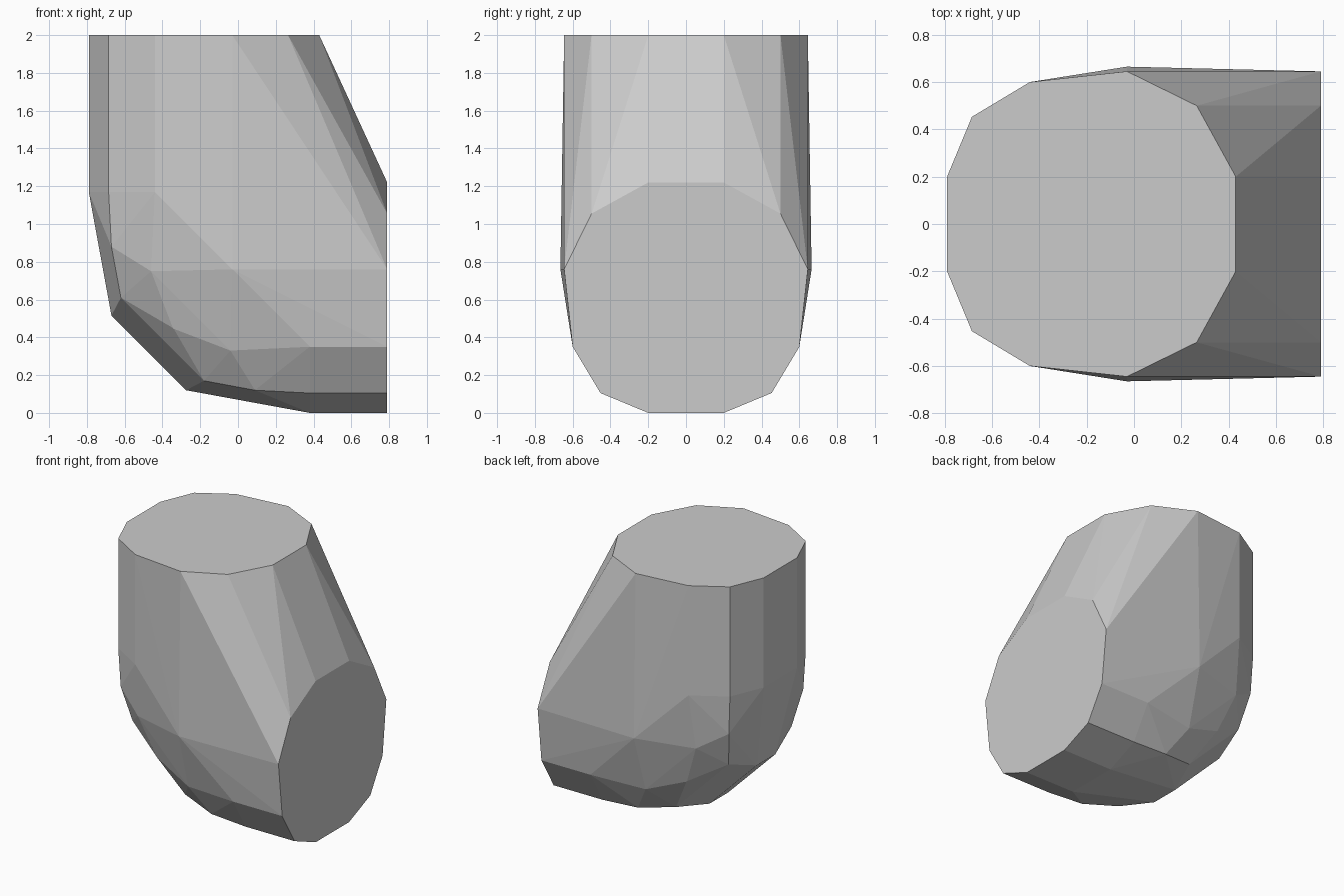
import bpy, bmesh

if "Cube" in bpy.data.objects:
    bpy.data.objects.remove(bpy.data.objects["Cube"])

LEFT = -0.79          # outer wall of the upright leg
# End outline: (distance from outer wall, half width)
outline = [(0, .2), (.105, .453), (.35, .6), (.76, .645), (1.055, .5), (1.22, .2)]
# Rounded heel: (distance from left wall, half width, height), mirrored across the bend diagonal
heel = [(0, .2, 1.17), (.105, .453, 1.17), (.35, .6, 1.17),
        (.12, .11, .515), (.12, .445, .88), (.17, .375, .61),
        (.33, .54, .75), (.45, .48, .445), (.76, .665, .76)]

points = []
for d, w in outline:
    points.append((d, w, 2.0))      # top opening
    points.append((1.58, w, d))     # side opening
for u, w, z in heel:
    points.append((u, w, z))
    points.append((z, w, u))

# Wrap a faceted skin around the mirrored points
bm = bmesh.new()
for u, w, z in points:
    for s in (1, -1):
        bm.verts.new((LEFT + u, s * w, z))
bmesh.ops.remove_doubles(bm, verts=bm.verts[:], dist=0.001)
bmesh.ops.convex_hull(bm, input=bm.verts[:])
bmesh.ops.delete(bm, geom=[v for v in bm.verts if not v.link_faces], context='VERTS')
bmesh.ops.dissolve_limit(bm, angle_limit=0.01, verts=bm.verts[:], edges=bm.edges[:])
bmesh.ops.recalc_face_normals(bm, faces=bm.faces[:])

mesh = bpy.data.meshes.new("elbow_block")
bm.to_mesh(mesh)
bm.free()
bpy.context.collection.objects.link(bpy.data.objects.new("elbow_block", mesh))
